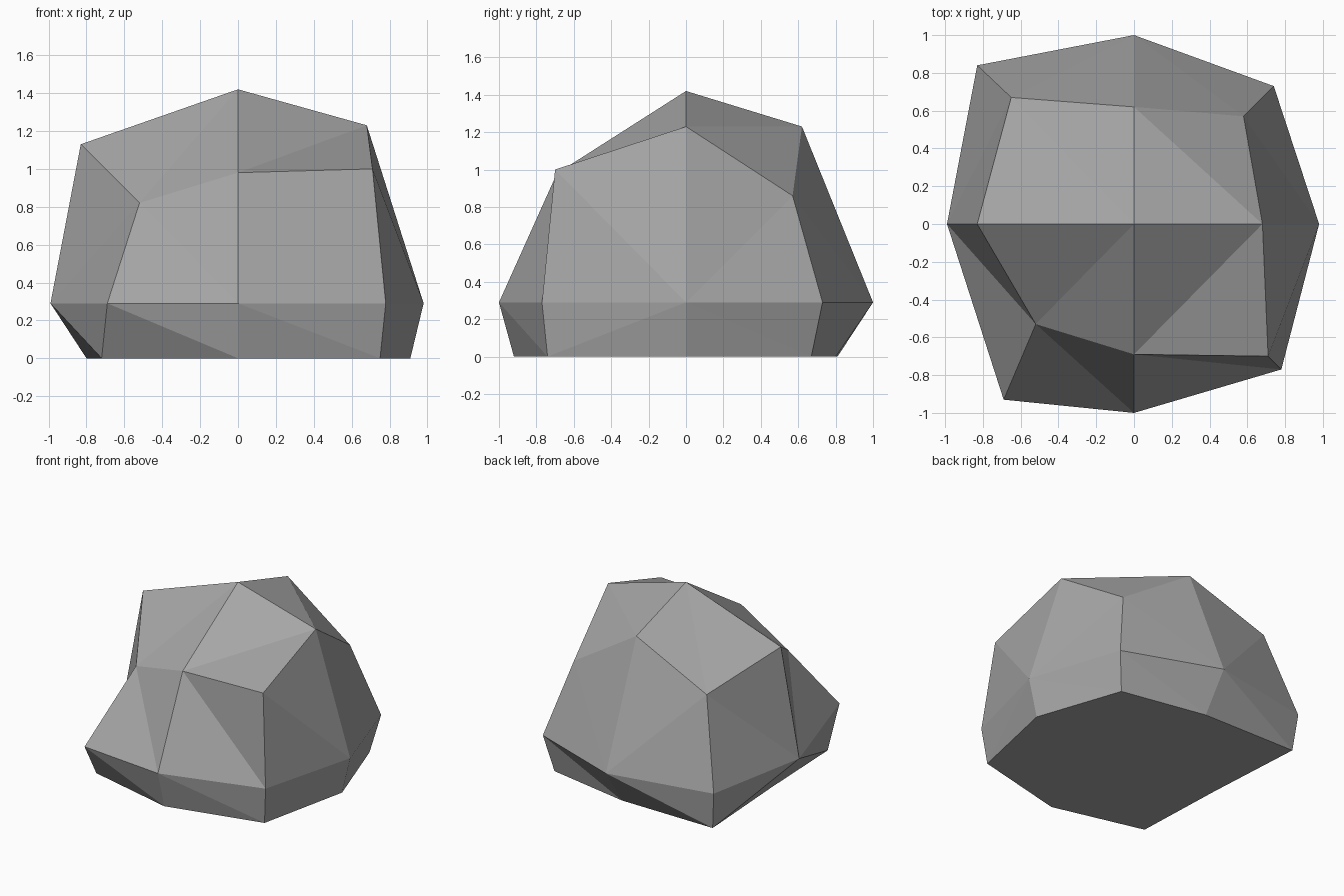
import bpy
import bmesh

default_cube = bpy.data.objects.get("Cube")
if default_cube:
    bpy.data.objects.remove(default_cube, do_unlink=True)


def flat_material(name, colour):
    mat = bpy.data.materials.new(name)
    mat.use_nodes = True
    mat.diffuse_color = colour
    shader = mat.node_tree.nodes["Principled BSDF"]
    shader.inputs["Base Color"].default_value = colour
    shader.inputs["Roughness"].default_value = 0.9
    return mat


# Each ring runs counter-clockwise from the front-left corner seen from above:
# corner, front, corner, +x side, corner, back, corner, -x side
WAIST = 0.29
base_ring = [(-.72, -.74, 0), (0, -.92, 0), (.75, -.74, 0), (.91, 0, 0),
             (.68, .67, 0), (0, .8, 0), (-.8, .81, 0), (-.75, 0, 0)]
waist_ring = [(x, y, WAIST) for x, y in (
    (-.69, -.93), (0, -1), (.78, -.77), (.98, 0),
    (.74, .73), (0, 1), (-.83, .84), (-.99, 0))]
shoulder_ring = [(-.52, -.53, .82), (0, -.69, .98), (.71, -.7, 1), (.68, 0, 1.23),
                 (.58, .57, .86), (0, .62, 1.23), (-.65, .67, .96), (-.83, 0, 1.13)]
peak_point = (0, 0, 1.42)

bm = bmesh.new()
base, waist, shoulder = (
    [bm.verts.new(p) for p in ring]
    for ring in (base_ring, waist_ring, shoulder_ring))
peak = bm.verts.new(peak_point)

# Two bands of side facets
quads = []
for lower, upper in ((base, waist), (waist, shoulder)):
    for i in range(8):
        j = (i + 1) % 8
        quads.append(bm.faces.new((lower[i], lower[j], upper[j], upper[i])))

# Four facets around the peak, one for each corner
for i in range(0, 8, 2):
    quads.append(bm.faces.new((shoulder[i - 1], shoulder[i], shoulder[i + 1], peak)))

# Break the bent quads along their shorter diagonal, then close the flat underside
bmesh.ops.triangulate(bm, faces=quads, quad_method='SHORT_EDGE')
bm.faces.new(list(reversed(base)))
bmesh.ops.recalc_face_normals(bm, faces=bm.faces[:])

mesh = bpy.data.meshes.new("boulder")
bm.to_mesh(mesh)
bm.free()
mesh.materials.append(flat_material("stone grey", (0.38, 0.38, 0.38, 1)))
boulder = bpy.data.objects.new("boulder", mesh)
bpy.context.collection.objects.link(boulder)
